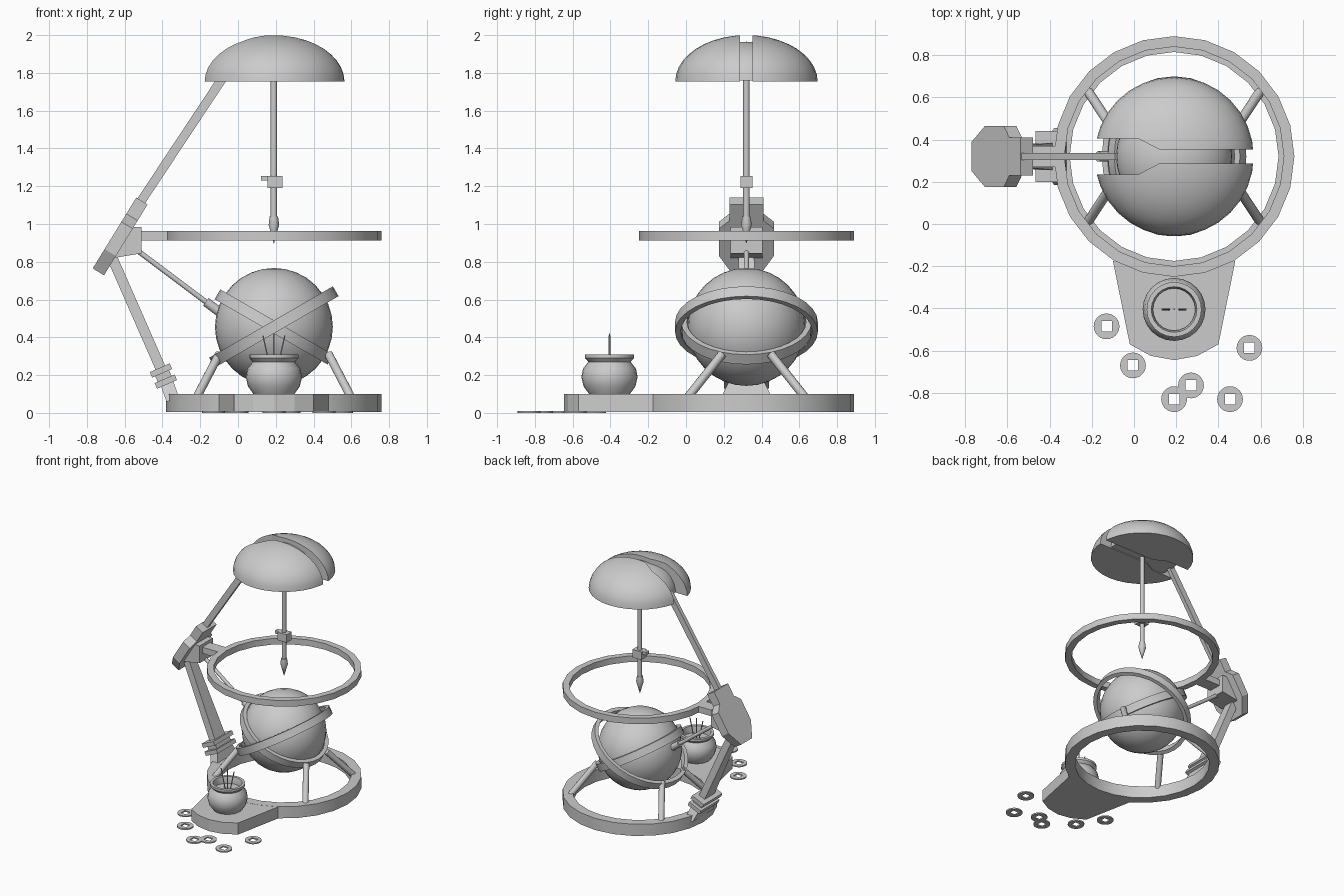
import bpy, bmesh, math
from mathutils import Vector, Matrix

if "Cube" in bpy.data.objects:
    bpy.data.objects.remove(bpy.data.objects["Cube"])

CX, CY = 0.19, 0.32      # main vertical axis


def finish(name, bm, smooth=True):
    bmesh.ops.remove_doubles(bm, verts=bm.verts, dist=1e-5)
    bmesh.ops.recalc_face_normals(bm, faces=bm.faces)
    me = bpy.data.meshes.new(name)
    bm.to_mesh(me)
    bm.free()
    ob = bpy.data.objects.new(name, me)
    bpy.context.collection.objects.link(ob)
    if smooth:
        bpy.ops.object.select_all(action='DESELECT')
        ob.select_set(True)
        bpy.context.view_layer.objects.active = ob
        bpy.ops.object.shade_smooth_by_angle(angle=math.radians(35))
    return ob


def lathe(name, profile, loc, segs=24, closed=False, matrix=None, radius=None):
    """Revolve (r, z) points; radius(angle, r) may reshape the section."""
    bm = bmesh.new()
    rows = []
    for i in range(segs):
        a = 2 * math.pi * i / segs
        row = []
        for r, z in profile:
            q = radius(a, r) if radius else r
            row.append(bm.verts.new((q * math.cos(a), q * math.sin(a), z)))
        rows.append(row)
    n = len(profile)
    for i in range(segs):
        a, b = rows[i], rows[(i + 1) % segs]
        for j in range(n if closed else n - 1):
            k = (j + 1) % n
            bm.faces.new((a[j], b[j], b[k], a[k]))
    m = Matrix.Translation(loc) @ (matrix or Matrix())
    bm.transform(m)
    return finish(name, bm)


def band(name, r0, r1, z0, z1, loc, **kw):
    return lathe(name, [(r0, z0), (r1, z0), (r1, z1), (r0, z1)], loc, closed=True, **kw)


def prism(name, pts, depth, matrix):
    """Extrude an outline symmetrically along its local z."""
    bm = bmesh.new()
    f = bm.faces.new([bm.verts.new((x, y, -depth / 2)) for x, y in pts])
    ext = bmesh.ops.extrude_face_region(bm, geom=[f])
    bmesh.ops.translate(bm, vec=(0, 0, depth),
                        verts=[v for v in ext['geom'] if isinstance(v, bmesh.types.BMVert)])
    bm.transform(matrix)
    return finish(name, bm, False)


def rod(name, p0, p1, r, segs=12, r2=None):
    p0, p1 = Vector(p0), Vector(p1)
    d = p1 - p0
    rot = d.to_track_quat('Z', 'Y').to_matrix().to_4x4()
    return lathe(name, [(0, 0), (r, 0), (r2 or r, d.length), (0, d.length)], p0, segs, matrix=rot)


def frame(x, z, ux, uz):
    """Local x along (ux, uz) in the side plane, local y along world y."""
    u = Vector((ux, 0, uz)).normalized()
    v = Vector((0, 1, 0))
    w = u.cross(v)
    m = Matrix((u, v, w)).transposed().to_4x4()
    m.translation = (x, CY, z)
    return m


def beam(name, p0, p1, w0, w1, t):
    """Flat tapered bar lying in the plane y = CY."""
    dx, dz = p1[0] - p0[0], p1[1] - p0[1]
    L = math.hypot(dx, dz)
    return prism(name, [(0, -w0), (L, -w1), (L, w1), (0, w0)], t, frame(p0[0], p0[1], dx, dz))


def box(name, x0, x1, hy, z0, z1):
    m = Matrix.Translation(((x0 + x1) / 2, CY, (z0 + z1) / 2))
    hx = (x1 - x0) / 2
    return prism(name, [(-hx, -hy), (hx, -hy), (hx, hy), (-hx, hy)], z1 - z0, m)


# base ring with front tongue
band("base_ring", 0.495, 0.57, 0.005, 0.10, (CX, CY, 0))
prism("base_tongue", [(-0.10, -0.175), (-0.02, -0.57), (0.08, -0.625), (0.19, -0.645),
                      (0.30, -0.625), (0.40, -0.57), (0.48, -0.175)], 0.094,
      Matrix.Translation((0, 0, 0.052)))
# upper ring
band("upper_ring", 0.52, 0.57, 0.912, 0.962, (CX, CY, 0))

# central globe and its two crossing hoops
bm = bmesh.new()
bmesh.ops.create_uvsphere(bm, u_segments=32, v_segments=16, radius=0.312)
bm.transform(Matrix.Translation((CX, CY, 0.455)))
finish("globe", bm)
for i, (r, s) in enumerate(((0.378, -1), (0.345, 1))):
    band(f"hoop_{i}", r - 0.03, r, -0.03, 0.03, (CX, CY, 0.455), segs=32,
         matrix=Matrix.Rotation(s * math.radians(30), 4, 'Y'))

# four slanted legs
for sx in (-1, 1):
    for sy in (-1, 1):
        rod(f"leg_{sx}_{sy}", (CX + sx * 0.415, CY + sy * 0.32, 0.07),
            (CX + sx * 0.29, CY + sy * 0.13, 0.31), 0.023)

# support arm: flared foot, collar, lower bar, upper bar
beam("arm_foot", (-0.345, 0.07), (-0.385, 0.18), 0.135, 0.08, 0.07)
beam("lower_arm", (-0.35, 0.10), (-0.67, 0.83), 0.07, 0.04, 0.055)
d = Vector((-0.32, 0.73)).normalized()
for k, (o, h, w, t) in enumerate(((-0.032, 0.016, 0.12, 0.115), (0.0, 0.03, 0.09, 0.08),
                                  (0.032, 0.016, 0.12, 0.115))):
    c = Vector((-0.395, 0.195)) + d * o
    beam(f"collar_{k}", c - d * h, c + d * h, w, w, t)
beam("upper_arm", (-0.60, 0.99), (-0.07, 1.79), 0.016, 0.016, 0.048)

# faceted elbow plate with bracket to the ring
half = [(0.22, 0.09), (0.12, 0.09), (0.07, 0.145), (-0.10, 0.145), (-0.22, 0.07)]
prism("elbow_plate", half + [(u, -v) for u, v in reversed(half)], 0.07,
      frame(-0.624, 0.934, 0.524, 0.852))
side = Matrix.Translation((0, CY, 0)) @ Matrix.Rotation(math.pi / 2, 4, 'X')
prism("elbow_bracket", [(-0.66, 0.82), (-0.51, 0.845), (-0.51, 0.985), (-0.57, 0.985)], 0.17, side)
box("ring_mount", -0.53, -0.36, 0.05, 0.912, 0.962)

# strut from bracket to globe
rod("strut", (-0.54, CY, 0.865), (-0.10, CY, 0.535), 0.014)
rod("strut_socket", (-0.17, CY, 0.588), (-0.09, CY, 0.528), 0.025)

# split dome: ellipsoid shell cut by a slot that widens toward the arm
def cap(r, h):
    n = 10
    pts = [(0, 0)] + [(r * math.cos(math.pi / 2 * i / n), h * math.sin(math.pi / 2 * i / n))
                      for i in range(n)]
    return pts + [(0, h)]


dome = lathe("split_dome", cap(0.377, 0.246), (CX, CY, 1.754), segs=32)
slot = [(0.7, 0.033), (0.12, 0.033), (0.02, 0.085), (-0.4, 0.085)]
cutter = prism("slot_cutter", slot + [(x, -y) for x, y in reversed(slot)], 1.0,
               Matrix.Translation((0, CY, 1.9)))
mod = dome.modifiers.new("slot", 'BOOLEAN')
mod.operation = 'DIFFERENCE'
mod.object = cutter
mod.solver = 'EXACT'
bpy.context.view_layer.objects.active = dome
bpy.ops.object.modifier_apply(modifier="slot")
bpy.data.objects.remove(cutter)
lathe("dome_core", cap(0.275, 0.205), (CX, CY, 1.76), segs=32)

# hanging pointer with clamp
lathe("pointer", [(0, 1.78), (0.017, 1.78), (0.017, 1.04), (0.022, 1.04), (0.028, 0.995),
                  (0.018, 0.96), (0, 0.895)], (CX, CY, 0), segs=12)
box("pointer_clamp", 0.155, 0.235, 0.032, 1.19, 1.255)
box("clamp_lug", 0.122, 0.16, 0.018, 1.23, 1.255)

# incense pot and sticks
lathe("pot", [(0, 0.095), (0.105, 0.095), (0.137, 0.14), (0.149, 0.19), (0.14, 0.235),
              (0.112, 0.27), (0.13, 0.29), (0.13, 0.308), (0.108, 0.308), (0.10, 0.275),
              (0.10, 0.255), (0, 0.255)], (CX, -0.405, 0), segs=24)
for k in (-1, 0, 1):
    rod(f"stick_{k + 1}", (CX + k * 0.02, -0.405, 0.24), (CX + k * 0.058, -0.405, 0.42 - 0.01 * abs(k)),
        0.004, 6)

# scattered coins with square holes
def coin_radius(a, r):
    return r if r > 0.04 else r / max(abs(math.cos(a)), abs(math.sin(a)))


for i, (x, y) in enumerate(((-0.13, -0.485), (-0.005, -0.67), (0.19, -0.83), (0.27, -0.765),
                            (0.455, -0.83), (0.547, -0.587))):
    band(f"coin_{i}", 0.025, 0.061, 0, 0.01, (x, y, 0), radius=coin_radius)
